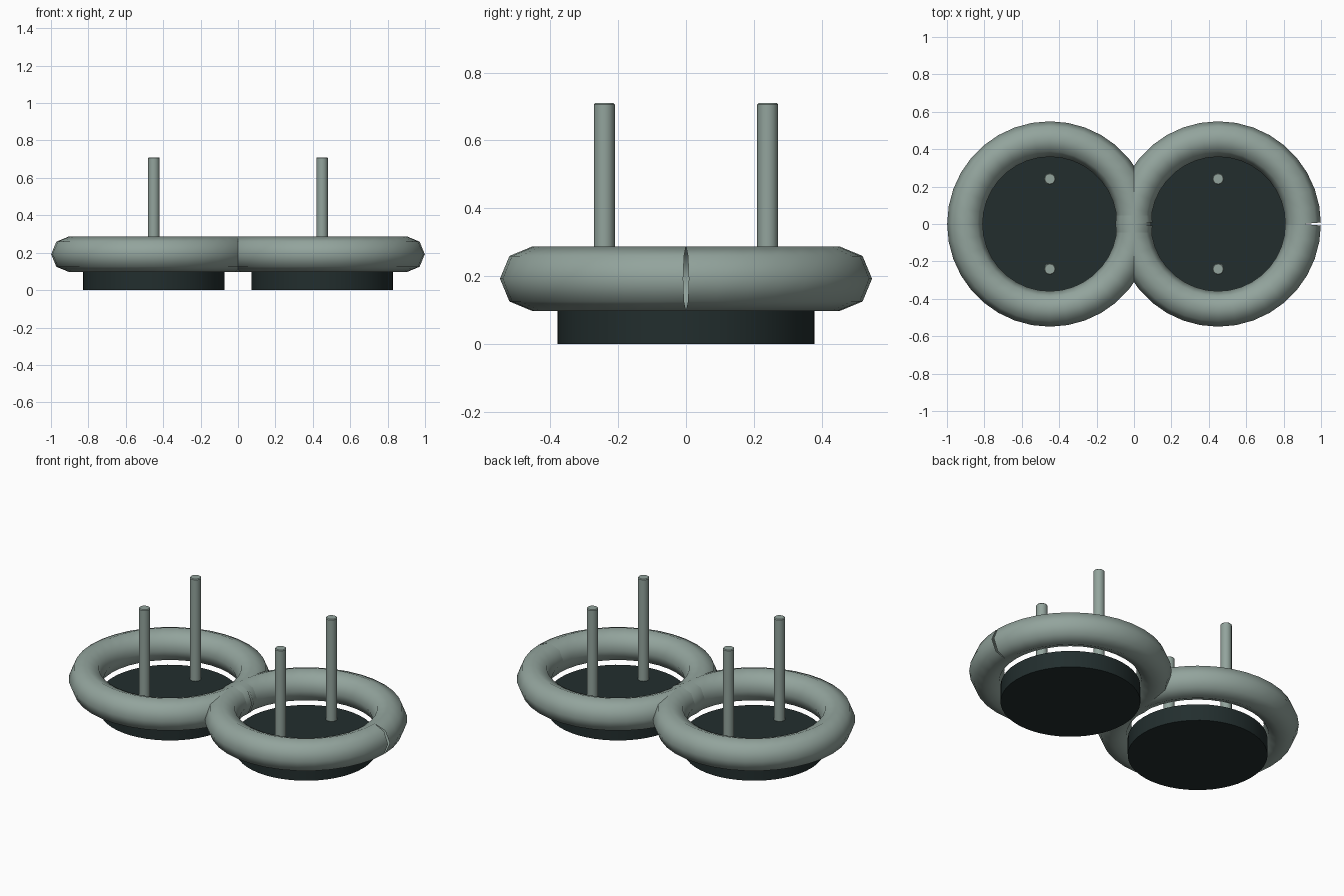
import bpy, bmesh, math
from mathutils import Vector

if "Cube" in bpy.data.objects:
    bpy.data.objects.remove(bpy.data.objects["Cube"])


def material(name, rgb):
    m = bpy.data.materials.new(name)
    m.diffuse_color = (*rgb, 1)
    m.use_nodes = True
    m.node_tree.nodes["Principled BSDF"].inputs["Base Color"].default_value = m.diffuse_color
    return m


GREY = material("sage grey", (0.29, 0.37, 0.335))
DARK = material("dark slate", (0.016, 0.027, 0.027))
CENTRE_X = 0.45


def make_object(name, bm, mat, location):
    bmesh.ops.recalc_face_normals(bm, faces=bm.faces)
    mesh = bpy.data.meshes.new(name)
    bm.to_mesh(mesh)
    bm.free()
    mesh.materials.append(mat)
    ob = bpy.data.objects.new(name, mesh)
    ob.location = location
    bpy.context.collection.objects.link(ob)
    return ob


def smooth(ob, angle):
    bpy.ops.object.select_all(action='DESELECT')
    ob.select_set(True)
    bpy.context.view_layer.objects.active = ob
    bpy.ops.object.shade_smooth_by_angle(angle=math.radians(angle))


def ring(name, x, major=0.454, minor=0.095, steps=36, sides=8):
    """Octagonal tube bent into a loop, with a small open seam at +x."""
    bm = bmesh.new()
    half = math.pi / steps
    loops = []
    for i in range(steps + 1):
        a = 2 * math.pi * i / steps
        # end sections stand square to the last straight span
        t = a + (half if i == 0 else -half if i == steps else 0)
        centre = Vector((math.cos(a), math.sin(a), 0)) * major
        out = Vector((math.cos(t), math.sin(t), 0))
        loop = []
        for j in range(sides):
            b = 2 * math.pi * j / sides
            loop.append(bm.verts.new(centre + out * minor * math.cos(b)
                                     + Vector((0, 0, minor * math.sin(b)))))
        loops.append(loop)
    for p, q in zip(loops, loops[1:]):
        for j in range(sides):
            k = (j + 1) % sides
            bm.faces.new((p[j], q[j], q[k], p[k]))
    smooth(make_object(name, bm, GREY, (x, 0, 0.192)), 60)


def cylinder(name, x, y, z0, z1, radius, sides, mat, bevel=0):
    bm = bmesh.new()
    bmesh.ops.create_cone(bm, cap_ends=True, segments=sides, radius1=radius,
                          radius2=radius, depth=z1 - z0)
    if bevel:
        rim = [e for e in bm.edges if abs(e.verts[0].co.z - e.verts[1].co.z) < 1e-5]
        bmesh.ops.bevel(bm, geom=rim, offset=bevel, segments=1, affect='EDGES')
    smooth(make_object(name, bm, mat, (x, y, (z0 + z1) / 2)), 40)


for side, label in ((-1, "left"), (1, "right")):
    x = side * CENTRE_X
    # Padded ring, base disc and the two upright rods
    ring(label + "_ring", x)
    cylinder(label + "_base_disc", x, 0, 0, 0.1, 0.379, 48, DARK)
    for y, end in ((-0.241, "front"), (0.241, "back")):
        cylinder(f"{label}_{end}_rod", x, y, 0.095, 0.71, 0.031, 12, GREY, 0.004)
